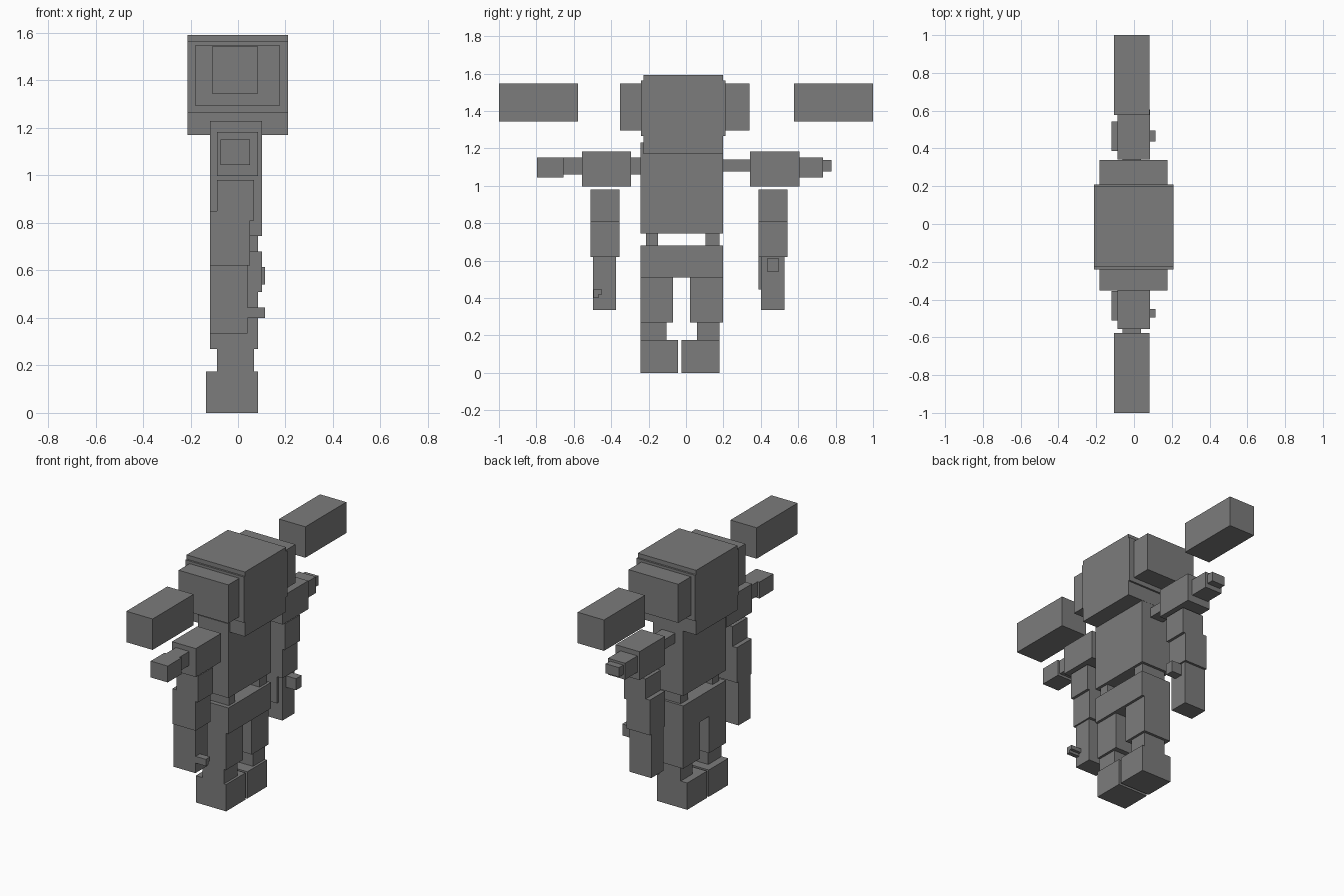
import bpy
import bmesh

default = bpy.data.objects.get("Cube")
if default:
    bpy.data.objects.remove(default, do_unlink=True)

# One flat colour for the whole figure
grey = bpy.data.materials.new("mid_grey")
grey.use_nodes = True
colour = (0.2, 0.2, 0.2, 1)
grey.diffuse_color = colour
grey.node_tree.nodes["Principled BSDF"].inputs["Base Color"].default_value = colour


def block(name, x, y, z):
    """Flat-shaded box spanning the given (low, high) ranges."""
    bm = bmesh.new()
    bmesh.ops.create_cube(bm, size=1)
    for v in bm.verts:
        v.co = [span[0] if c < 0 else span[1] for c, span in zip(v.co, (x, y, z))]
    mesh = bpy.data.meshes.new(name)
    bm.to_mesh(mesh)
    bm.free()
    mesh.materials.append(grey)
    obj = bpy.data.objects.new(name, mesh)
    bpy.context.collection.objects.link(obj)
    return obj


# Shared depths (x) and heights (z)
body_x = (-.118, .101)
limb_x = (-.088, .084)
thigh_x = (-.118, .084)
shin_x = (-.088, .068)
hand_x = (-.073, .05)
joint_x = (-.06, .036)
head_x = (-.212, .21)
ankle, knee, crotch, waist, belly = .175, .27, .51, .68, .745
body_y = (-.243, .197)

# Trunk
block("torso", body_x, body_y, (belly, 1.23))
block("pelvis", body_x, body_y, (crotch, waist))

# Head with thin face plates on both ends
block("head", head_x, (-.228, .198), (1.17, 1.592))
plate_z = (1.265, 1.564)
block("front_head_plate", head_x, (-.24, -.228), plate_z)
block("rear_head_plate", head_x, (.198, .21), plate_z)

# Ear pads and floating side blocks
ear_x, ear_z = (-.182, .177), (1.295, 1.547)
block("front_ear_pad", ear_x, (-.353, -.24), ear_z)
block("rear_ear_pad", ear_x, (.21, .34), ear_z)
float_x, float_z = (-.107, .083), (1.344, 1.546)
for name, side in (("front", -1), ("rear", 1)):
    block(name + "_floating_block", float_x, sorted((side * .577, side)), float_z)

# Legs: each row gives the y spans of hip joint, thigh, shin and foot
legs = {
    "front": ((-.214, -.15), (-.243, -.07), (-.243, -.104), (-.243, -.042)),
    "rear": ((.103, .18), (.022, .197), (.058, .18), (-.024, .18)),
}
for name, (hip, thigh, shin, foot) in legs.items():
    block(name + "_hip_joint", limb_x, hip, (waist, belly))
    block(name + "_thigh", thigh_x, thigh, (knee, crotch))
    block(name + "_shin", shin_x, shin, (ankle, knee))
    block(name + "_foot", (-.135, .084), foot, (0, ankle))

# Raised upper arms
sleeve_z = (.997, 1.183)
palm_z = (1.045, 1.152)
neck_z = (1.06, 1.152)
block("front_shoulder_joint", joint_x, (-.294, -.243), neck_z)
block("front_upper_arm", limb_x, (-.556, -.294), sleeve_z)
block("front_wrist", joint_x, (-.655, -.556), neck_z)
block("front_hand", hand_x, (-.797, -.655), palm_z)
block("rear_shoulder_joint", joint_x, (.197, .342), (1.077, 1.14))
block("rear_upper_arm", limb_x, (.342, .606), sleeve_z)
block("rear_hand", hand_x, (.606, .733), palm_z)
block("rear_fingertip", joint_x, (.733, .778), (1.075, 1.137))

# Hanging lower arms: y spans of the sleeve and the forearm
hanging = {
    "front": ((-.51, -.356), (-.497, -.374)),
    "rear": ((.387, .542), (.402, .527)),
}
elbow, wrist, tip = .81, .62, .335
for name, (sleeve, forearm) in hanging.items():
    block(name + "_hanging_sleeve", shin_x, sleeve, (elbow, .98))
    block(name + "_hanging_cuff", (-.118, .05), sleeve, (wrist, elbow))
    block(name + "_hanging_cuff_ridge", (-.118, -.088), sleeve, (elbow, .85))
    block(name + "_hanging_forearm", (-.118, .04), forearm, (tip, wrist))

# Small thumbs and side strip on the forearms
thumb_x = (.04, .114)
block("rear_thumb", thumb_x, (.437, .495), (.54, .615))
block("rear_forearm_strip", (-.08, .01), (.387, .402), (.445, wrist))
block("front_thumb", thumb_x, (-.495, -.45), (.418, .444))
block("front_thumb_base", thumb_x, (-.495, -.468), (.4, .418))
